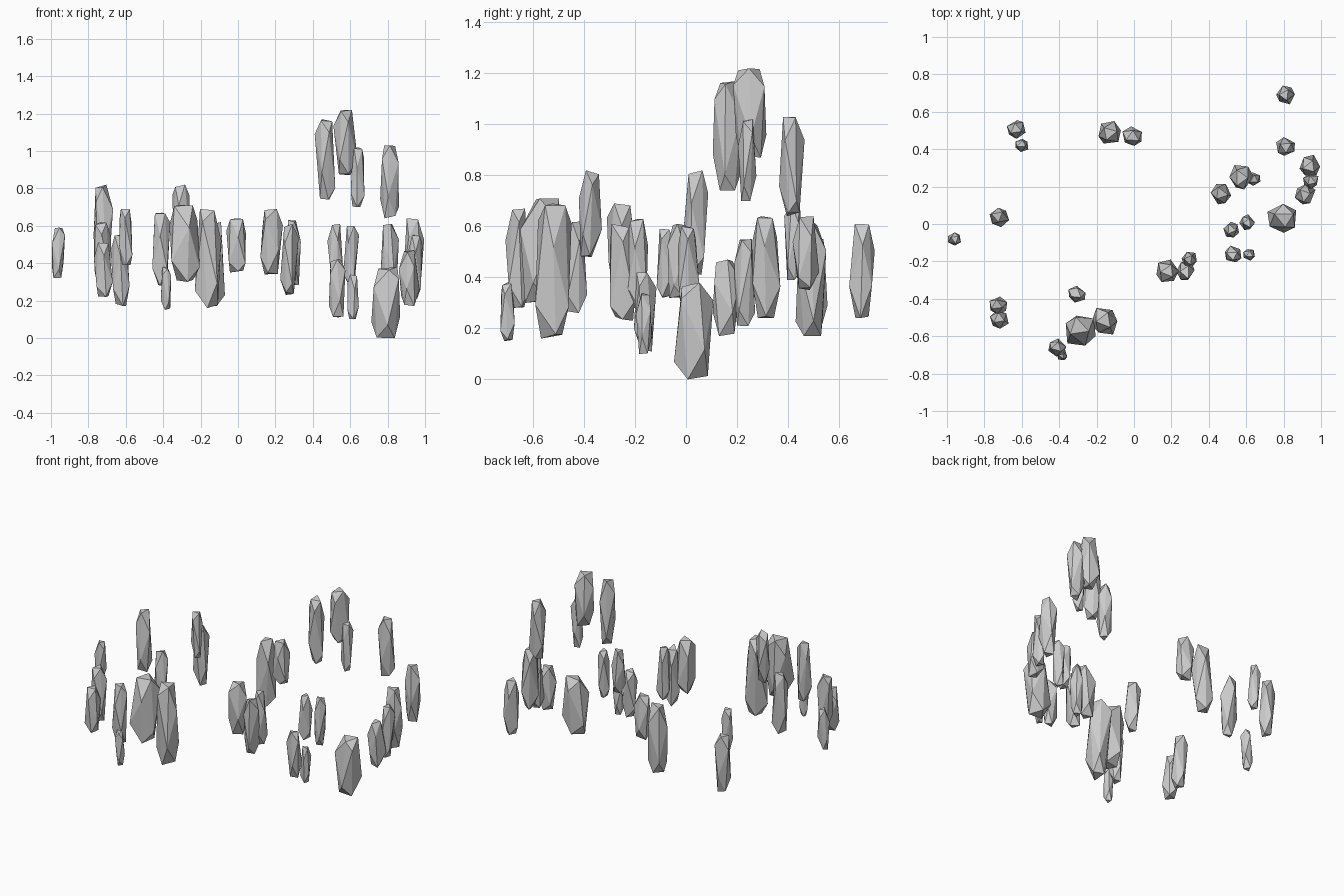
import bpy, bmesh, math, random
from mathutils import Vector

if "Cube" in bpy.data.objects:
    bpy.data.objects.remove(bpy.data.objects["Cube"])

random.seed(7)

# Rock clusters: centre x, centre y, radius, bottom z, top z
CLUSTERS = {
    "right_rock": [
        (0.81, 0.69, .050, .24, .61), (0.81, 0.415, .050, .64, 1.03),
        (0.94, 0.315, .055, .24, .64), (0.945, 0.23, .041, .21, .55),
        (0.915, 0.16, .055, .17, .47), (0.79, 0.03, .077, .00, .38)],
    "high_rock": [
        (0.575, 0.25, .065, .87, 1.22), (0.64, 0.24, .036, .70, 1.02),
        (0.465, 0.16, .055, .74, 1.17)],
    "middle_rock": [
        (0.52, -.03, .042, .32, .61), (0.605, 0.01, .042, .28, .60),
        (0.53, -.16, .044, .11, .42), (0.615, -.165, .031, .10, .34),
        (0.18, -.25, .060, .34, .69), (0.275, -.25, .049, .23, .61),
        (0.295, -.19, .041, .28, .63)],
    "front_rock": [
        (-.305, -.375, .045, .48, .82), (-.285, -.57, .080, .30, .71),
        (-.16, -.52, .071, .16, .69), (-.41, -.66, .048, .28, .67),
        (-.385, -.70, .028, .15, .38)],
    "left_rock": [
        (-.725, -.435, .047, .26, .62), (-.72, -.51, .050, .22, .51),
        (-.72, 0.035, .052, .41, .82), (-.96, -.08, .035, .32, .59)],
    "back_rock": [
        (-.63, 0.505, .050, .17, .55), (-.60, 0.42, .035, .39, .69),
        (-.01, 0.47, .052, .35, .64), (-.13, 0.49, .060, .17, .62)],
}

# Relative height, radius and twist of the four triangular rings of a rock
RINGS = [(-1, .62, 0), (-.5, 1, 60), (.5, 1, 0), (1, .64, 60)]


def rock(name, x, y, r, z0, z1):
    """Tall faceted rock: hull of jittered rings, fitted to its box."""
    turn = random.uniform(0, 360)
    lean = Vector((random.uniform(-.12, .12), random.uniform(-.12, .12), 0))
    pts = []
    for h, rad, twist in RINGS:
        for k in range(3):
            a = math.radians(turn + twist + 120 * k + random.uniform(-12, 12))
            q = rad * random.uniform(.92, 1.08)
            dz = random.uniform(-.2, .2) if abs(h) < 1 else -h * random.uniform(0, .1)
            pts.append(Vector((q * math.cos(a), q * math.sin(a), h + dz)) + lean * h)
    lo = [min(p[i] for p in pts) for i in range(3)]
    hi = [max(p[i] for p in pts) for i in range(3)]
    box = [(x - r, x + r), (y - r, y + r), (z0, z1)]
    bm = bmesh.new()
    for p in pts:
        bm.verts.new([b[0] + (p[i] - lo[i]) / (hi[i] - lo[i]) * (b[1] - b[0])
                      for i, b in enumerate(box)])
    res = bmesh.ops.convex_hull(bm, input=bm.verts)
    bmesh.ops.delete(bm, geom=[v for v in bm.verts if not v.link_faces], context='VERTS')
    bmesh.ops.recalc_face_normals(bm, faces=bm.faces)
    me = bpy.data.meshes.new(name)
    bm.to_mesh(me)
    bm.free()
    bpy.context.collection.objects.link(bpy.data.objects.new(name, me))


for name, rocks in CLUSTERS.items():
    for i, spec in enumerate(rocks, 1):
        rock(f"{name}_{i}", *spec)
